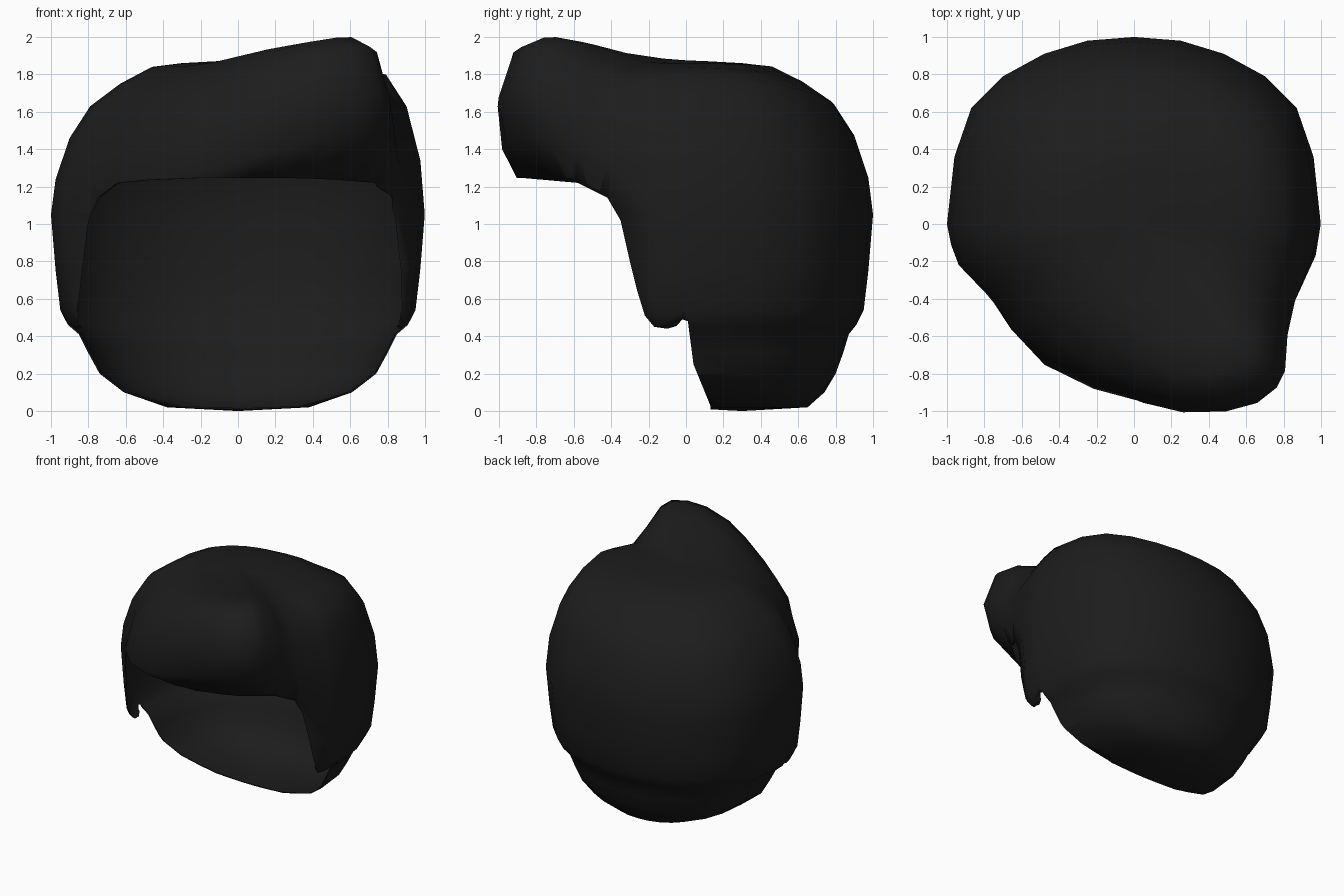
import bpy, bmesh
from math import atan2, degrees, exp, radians

cube = bpy.data.objects.get("Cube")
if cube:
    bpy.data.objects.remove(cube, do_unlink=True)

hair_black = bpy.data.materials.new("hair black")
hair_black.use_nodes = True
colour = (0.012, 0.012, 0.012, 1)
hair_black.diffuse_color = colour
hair_black.node_tree.nodes["Principled BSDF"].inputs["Base Color"].default_value = colour


def make_object(name, bm):
    bmesh.ops.recalc_face_normals(bm, faces=bm.faces[:])
    mesh = bpy.data.meshes.new(name)
    bm.to_mesh(mesh)
    bm.free()
    obj = bpy.data.objects.new(name, mesh)
    bpy.context.collection.objects.link(obj)
    mesh.materials.append(hair_black)
    return obj


# Plan outline: symmetrical back, then the lopsided front from right to left
back = [(1, 0), (.96, .36), (.87, .62), (.7, .79), (.48, .91), (.25, .98)]
front = [(-.98, -.11), (-.94, -.22), (-.8, -.37), (-.67, -.58), (-.49, -.77),
         (-.22, -.9), (.05, -.97), (.26, -1), (.48, -.98), (.64, -.93),
         (.74, -.85), (.79, -.77), (.83, -.6), (.88, -.42), (.98, -.17)]
plan = back + [(0, 1)] + [(-x, y) for x, y in reversed(back)] + front

# Rows from crown to nape: (scale, height, backward shift)
head = [(.12, 1.87, 0), (.3, 1.86, 0), (.46, 1.84, 0), (.63, 1.75, 0),
        (.79, 1.63, 0), (.9, 1.46, 0), (.975, 1.24, 0), (1, 1.05, 0),
        (.975, .75, 0), (.95, .54, 0), (.91, .46, 0), (.85, .41, .02),
        (.8, .31, .04), (.74, .2, .06), (.61, .1, .13), (.38, .02, .27)]
# The same upper rows where the swept fringe swells
quiff = [(.15, 1.885), (.42, 1.92), (.66, 1.975), (.82, 2), (.95, 1.95),
         (1.03, 1.7), (.985, 1.47), (.81, 1.21)]
# Height added to each row over the fuller left shoulder of the crown
fullness = [0, 0, .02, .09, .17, .17, .1]


def bell(angle, centre, before, after):
    d = angle - centre
    return exp(-.5 * (d / (after if d > 0 else before)) ** 2)


def hair_point(i, x, y):
    scale, height, shift = head[i]
    angle = degrees(atan2(y, x))
    swell = bell(angle, -50, 30, 12)
    if i < len(quiff):
        s, h = quiff[i]
    else:
        s, h = scale * .87, height
    s = scale + (s - scale) * swell ** .55
    h = height + (h - height) * swell
    if i < len(fullness):
        h += fullness[i] * bell(angle, 3, 25, 38) * (1 - swell)
    return x * s, y * s + shift, h


# Hair shell
bm = bmesh.new()
rings = [[bm.verts.new(hair_point(i, x, y)) for x, y in plan]
         for i in range(len(head))]
n = len(plan)
for a, b in zip(rings, rings[1:]):
    for j in range(n):
        k = (j + 1) % n
        bm.faces.new((a[j], a[k], b[k], b[j]))
for ring, centre in ((rings[0], (0, 0, 1.875)), (rings[-1], (0, .3, 0))):
    tip = bm.verts.new(centre)
    for j in range(n):
        bm.faces.new((ring[j], ring[(j + 1) % n], tip))
hair = make_object("hair", bm)

# Face opening: side profile of fringe, sideburn and neck, swept across
opening = [(-2, 1.25), (-.86, 1.245), (-.58, 1.22), (-.42, 1.14), (-.35, 1.02),
           (-.3, .8), (-.26, .64), (-.22, .51), (-.17, .45), (-.1, .44),
           (-.05, .455), (-.02, .49), (.01, .48), (.04, .25), (.13, .03),
           (.15, -1), (-2, -1)]
bm = bmesh.new()
face = bm.faces.new([bm.verts.new((-2, y, z)) for y, z in opening])
swept = bmesh.ops.extrude_face_region(bm, geom=[face])["geom"]
bmesh.ops.translate(bm, vec=(4, 0, 0),
                    verts=[v for v in swept if isinstance(v, bmesh.types.BMVert)])
cutter = make_object("face_opening_cutter", bm)

# Thin wall, then cut the opening
bpy.ops.object.select_all(action='DESELECT')
hair.select_set(True)
bpy.context.view_layer.objects.active = hair
wall = hair.modifiers.new("wall", 'SOLIDIFY')
wall.thickness = .008
wall.offset = -1
cut = hair.modifiers.new("opening", 'BOOLEAN')
cut.operation = 'DIFFERENCE'
cut.solver = 'EXACT'
cut.object = cutter
for name in ("wall", "opening"):
    bpy.ops.object.modifier_apply(modifier=name)
bpy.data.objects.remove(cutter, do_unlink=True)
bpy.ops.object.shade_smooth_by_angle(angle=radians(65))
